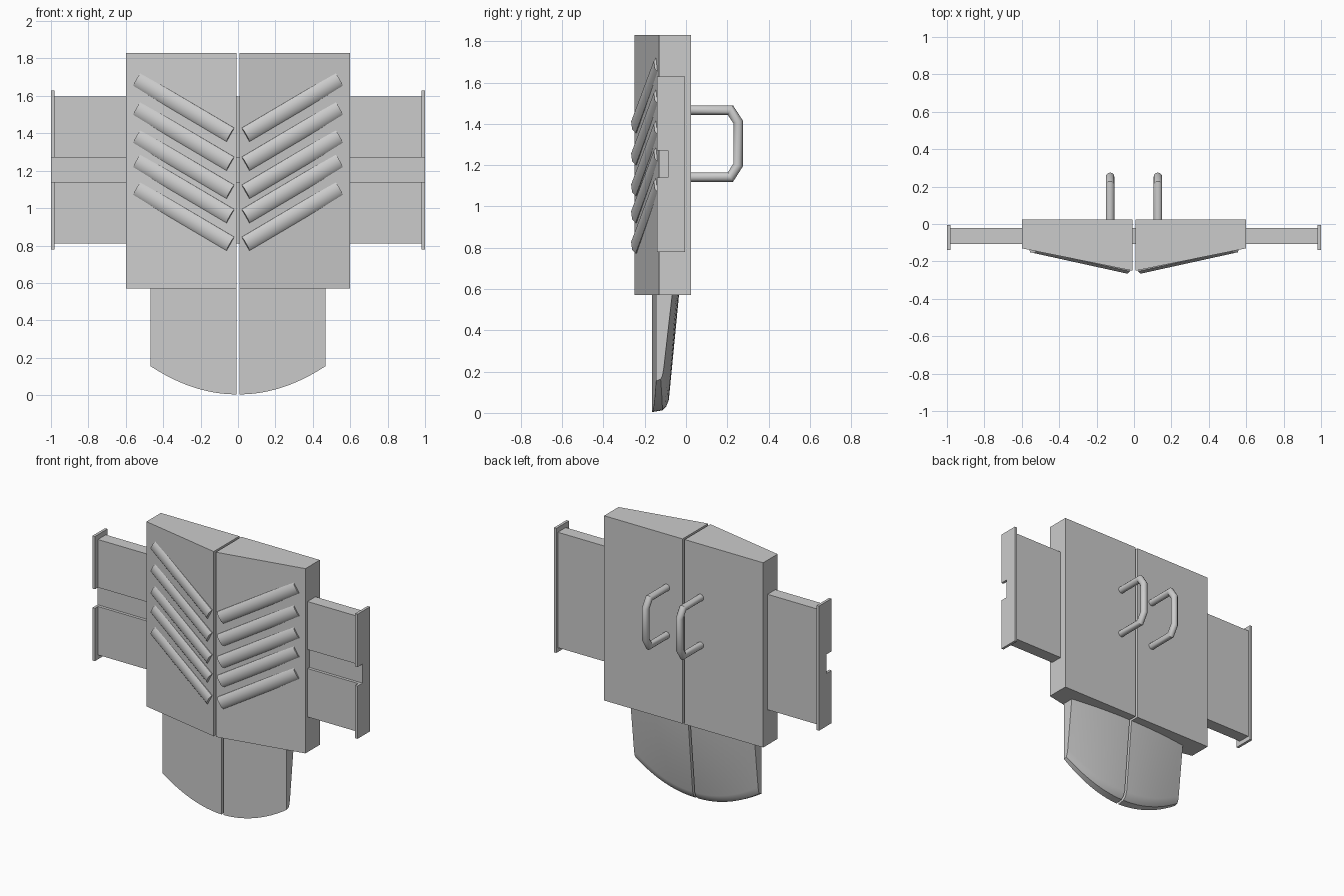
import bpy, bmesh, math
from mathutils import Vector

if "Cube" in bpy.data.objects:
    bpy.data.objects.remove(bpy.data.objects["Cube"])


def loft(name, rings, mirror=True, angle=35):
    """Skin a list of equal-length closed rings and cap both ends."""
    bm = bmesh.new()
    vs = [[bm.verts.new(p) for p in r] for r in rings]
    n = len(rings[0])
    for a, b in zip(vs, vs[1:]):
        for i in range(n):
            j = (i + 1) % n
            bm.faces.new((a[i], a[j], b[j], b[i]))
    bm.faces.new(vs[0])
    bm.faces.new(vs[-1])
    bmesh.ops.recalc_face_normals(bm, faces=bm.faces)
    me = bpy.data.meshes.new(name)
    bm.to_mesh(me)
    bm.free()
    ob = bpy.data.objects.new(name, me)
    bpy.context.collection.objects.link(ob)
    bpy.ops.object.select_all(action='DESELECT')
    ob.select_set(True)
    bpy.context.view_layer.objects.active = ob
    bpy.ops.object.shade_smooth_by_angle(angle=math.radians(angle))
    if mirror:
        ob.modifiers.new("Mirror", 'MIRROR')
    return ob


GAP = 0.008

# body halves: angled front, flat back
plan = [(GAP, 0.025), (0.6, 0.025), (0.6, -0.13), (GAP, -0.25)]
loft("body_half", [[(x, y, z) for x, y in plan] for z in (0.57, 1.83)])

# lower blades: tapered, with a curved rounded tip
rings = []
COLS = 12
for i in range(COLS + 1):
    t = i / COLS
    x = GAP + (0.468 - GAP) * t
    front = -0.165 + 0.02 * t
    top, low = -0.032 - 0.033 * t * t, -0.083 - 0.025 * t * t
    tip = 0.004 + 0.151 * t * t
    d = low - front
    rings.append([(x, front, 0.59), (x, top, 0.59), (x, low, tip + 0.06),
                  (x, front + d * 0.85, tip + 0.028),
                  (x, front + d * 0.6, tip + 0.008), (x, front, tip)])
loft("lower_blade", rings)

# cross beam with a front groove, running through both halves
def channel(y0, y1, z0, z1, floor):
    return [(y1, z0), (y1, z1), (y0, z1), (y0, 1.27),
            (floor, 1.27), (floor, 1.14), (y0, 1.14), (y0, z0)]

beam = channel(-0.107, -0.022, 0.81, 1.597, -0.087)
loft("cross_beam", [[(x, y, z) for y, z in beam] for x in (-0.985, 0.985)], mirror=False)

# notched end flanges
flange = channel(-0.14, -0.005, 0.78, 1.63, -0.087)
loft("end_flange", [[(x, y, z) for y, z in flange] for x in (0.982, 1.0)])

# slanted front slats
n = Vector((0.22, -1, 0)).normalized()
axis = Vector((0.5, 0.11, 0.295))
w = axis.normalized().cross(n)
section = [(-.042, -.02), (-.042, .006), (-.022, .021), (.022, .021), (.042, .006), (.042, -.02)]
for k, drop in enumerate((0, 0.155, 0.305, 0.435, 0.583)):
    start = Vector((0.04, -0.243, 1.392 - drop))
    loft(f"front_slat_{k + 1}",
         [[start + axis * s + w * a + n * b for a, b in section] for s in (0, 1)], angle=50)

# back handles: bent round bar
path = [(0.0, 1.467), (0.215, 1.467), (0.252, 1.41), (0.252, 1.2), (0.215, 1.142), (0.0, 1.142)]
pts = [Vector((0.128, y, z)) for y, z in path]
R, SIDES = 0.023, 12
X = Vector((1, 0, 0))
rings = []
for i, p in enumerate(pts):
    a = (p - pts[i - 1]).normalized() if i else (pts[1] - p).normalized()
    b = (pts[i + 1] - p).normalized() if i < len(pts) - 1 else a
    tangent = (a + b).normalized()
    side = tangent.cross(X) / tangent.dot(a)
    rings.append([p + R * (math.cos(2 * math.pi * s / SIDES) * X
                           + math.sin(2 * math.pi * s / SIDES) * side) for s in range(SIDES)])
loft("back_handle", rings)
